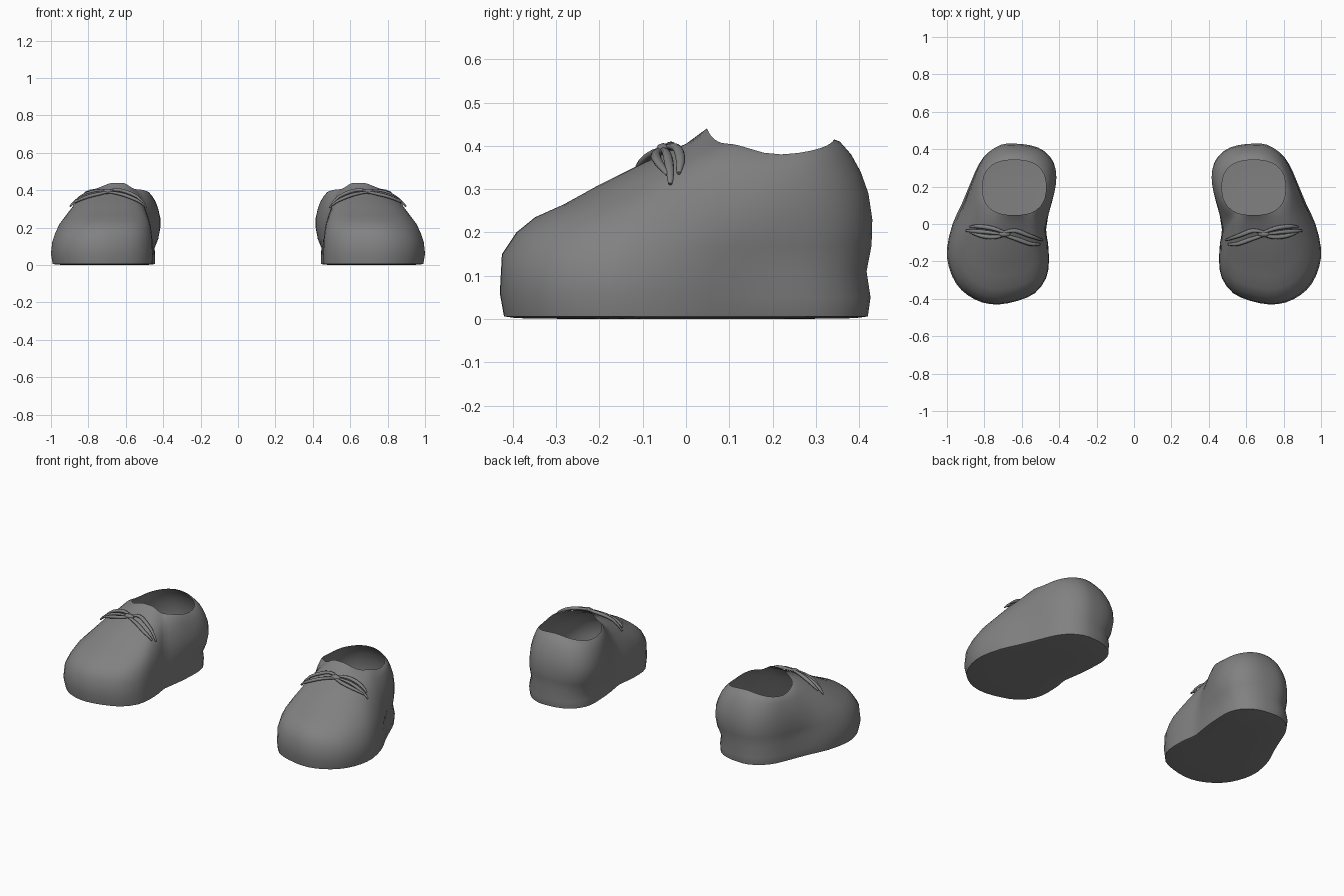
import bpy, bmesh, math
from mathutils import Vector
from mathutils.bvhtree import BVHTree

if "Cube" in bpy.data.objects:
    bpy.data.objects.remove(bpy.data.objects["Cube"])

grey = bpy.data.materials.new("mid grey")
grey.diffuse_color = (0.22, 0.22, 0.22, 1)
grey.use_nodes = True
grey.node_tree.nodes["Principled BSDF"].inputs["Base Color"].default_value = grey.diffuse_color

# Widest outline of one shoe seen from above, from the heel round the outer side
OUTLINE = [(.64, .43), (.71, .425), (.78, .385), (.83, .32), (.87, .23), (.92, .11), (.97, 0),
           (1.0, -.13), (.99, -.23), (.95, -.32), (.89, -.38), (.81, -.42), (.72, -.43),
           (.62, -.41), (.53, -.37), (.47, -.29), (.455, -.2), (.46, -.1), (.47, -.03),
           (.45, .06), (.425, .17), (.415, .25), (.43, .33), (.48, .39), (.55, .42)]
CX, CY, RX, RY = .64, .195, .17, .147      # ankle opening

# Wall profiles by compass angle: inward share (0 outline, 1 opening) and height
HEEL = ([.12, .05, .15, .02, 0, .1, .3, .55, .85, 1],
        [.006, .05, .11, .17, .23, .29, .34, .38, .41, .415])
OUTER = ([.1, 0, .25, .1, .1, .2, .4, .6, .85, 1],
         [.006, .05, .11, .17, .23, .28, .32, .35, .375, .38])
OUTER_MID = ([.04, 0, .03, .1, .2, .36, .52, .7, .87, 1],
             [.006, .06, .12, .17, .22, .27, .32, .36, .395, .405])
TOE = ([.02, 0, .01, .08, .17, .31, .48, .69, .9, 1],
       [.006, .06, .15, .2, .235, .265, .31, .36, .405, .44])
INNER_MID = ([0, 0, .02, .05, .1, .22, .4, .6, .85, 1],
             [.006, .05, .11, .16, .21, .26, .31, .355, .395, .405])
INNER = ([.5, .5, .55, .2, 0, 0, .2, .45, .8, 1],
         [.006, .05, .09, .14, .2, .25, .3, .34, .37, .38])
KEYS = [(0, HEEL), (85, OUTER), (125, OUTER_MID), (172, TOE), (188, TOE),
        (217, INNER_MID), (275, INNER), (360, HEEL)]


def spline(pts, steps, closed):
    """Catmull-Rom resampling."""
    n, out = len(pts), []
    pick = lambda i: Vector(pts[i % n] if closed else pts[max(0, min(n - 1, i))])
    for i in range(n if closed else n - 1):
        a, b, c, d = (pick(i + k) for k in (-1, 0, 1, 2))
        for s in range(steps):
            t = s / steps
            out.append(.5 * (2 * b + (c - a) * t + (2 * a - 5 * b + 4 * c - d) * t * t
                             + (3 * b - a - 3 * c + d) * t ** 3))
    return out if closed else out + [pick(n - 1)]


def profile(angle):
    for (a, p), (b, q) in zip(KEYS, KEYS[1:]):
        if a <= angle <= b:
            t = (angle - a) / (b - a)
            t = t * t * (3 - 2 * t)
            return [(s0 + (s1 - s0) * t, z0 + (z1 - z0) * t)
                    for s0, z0, s1, z1 in zip(p[0], p[1], q[0], q[1])]


def finish(bm, name, sharp):
    me = bpy.data.meshes.new(name)
    bm.to_mesh(me)
    ob = bpy.data.objects.new(name, me)
    bpy.context.collection.objects.link(ob)
    me.materials.append(grey)
    bpy.ops.object.select_all(action='DESELECT')
    ob.select_set(True)
    bpy.context.view_layer.objects.active = ob
    bpy.ops.object.shade_smooth_by_angle(angle=math.radians(sharp))


def skin(bm, rings, flip, loop):
    """Join consecutive rings of vertices with quads."""
    for r0, r1 in zip(rings, rings[1:]):
        n = len(r0)
        for i in range(n):
            j = (i + 1) % n
            f = [r0[i], r0[j], r1[j], r1[i]]
            bm.faces.new(f if flip else f[::-1])


def make_shoe(side, label):
    # Shell: wall rings rising from the sole to the open ankle edge
    bm = bmesh.new()
    columns = []
    for p in spline(OUTLINE, 2, True):
        dx, dy = p.x - CX, p.y - CY
        k = ((abs(dx) / RX) ** 2.5 + (abs(dy) / RY) ** 2.5) ** (-1 / 2.5)
        rim = Vector((CX + dx * k, CY + dy * k))
        col = []
        for s, z in profile(math.degrees(math.atan2(dx, dy)) % 360):
            q = p.lerp(rim, s)
            col.append(bm.verts.new((side * q.x, q.y, z)))
        columns.append(col)
    rings = [list(r) for r in zip(*columns)]
    skin(bm, rings, side < 0, True)
    # Sole: shrunken rings closing the underside
    mid = Vector((side * .69, 0, 0))
    sole = [rings[0]]
    for s, z in ((.93, .002), (.6, 0), (.25, 0)):
        sole.append([bm.verts.new((mid.x + (v.co.x - mid.x) * s, v.co.y * s, z)) for v in rings[0]])
    skin(bm, sole, side > 0, True)
    bm.faces.new(sole[-1])
    bmesh.ops.recalc_face_normals(bm, faces=bm.faces)
    tree = BVHTree.FromBMesh(bm)
    finish(bm, label + "_shoe_shell", 50)
    bm.free()

    # Bow: tapered flat strands resting on the instep
    strands = {
        "outer_loop_front": ([(.68, -.05), (.74, -.065), (.81, -.06), (.87, -.04)], .012),
        "outer_loop_back": ([(.68, -.045), (.75, -.02), (.82, -.01), (.87, -.015)], .012),
        "outer_end": ([(.7, -.05), (.78, -.04), (.85, -.035), (.89, -.035)], .011),
        "inner_loop_front": ([(.71, -.05), (.63, -.075), (.56, -.1), (.51, -.105)], .012),
        "inner_loop_back": ([(.71, -.045), (.64, -.03), (.57, -.055), (.50, -.085)], .012),
        "knot": ([(.665, -.05), (.685, -.048), (.705, -.048), (.72, -.045)], .016),
    }
    for name, (pts, r) in strands.items():
        path = []
        for p in spline(pts, 3, False):
            hit = tree.ray_cast(Vector((side * p.x, p.y, 2)), Vector((0, 0, -1)))
            path.append(hit[0] + hit[1] * (.012 if hit[1].z > 0 else -.012))
        bm = bmesh.new()
        rings = []
        for i, c in enumerate(path):
            t = (path[min(i + 1, len(path) - 1)] - path[max(i - 1, 0)]).normalized()
            u = t.cross(Vector((0, 0, 1))).normalized()
            w = u.cross(t)
            rr = r * (.35 + .65 * math.sin(math.pi * (i + .5) / len(path)))
            rings.append([bm.verts.new(c + u * rr * math.cos(a) + w * rr * .8 * math.sin(a))
                          for a in (math.tau * k / 8 for k in range(8))])
        skin(bm, rings, True, True)
        bm.faces.new(rings[0])
        bm.faces.new(rings[-1])
        bmesh.ops.recalc_face_normals(bm, faces=bm.faces)
        finish(bm, label + "_lace_" + name, 60)
        bm.free()


make_shoe(1, "left")
make_shoe(-1, "right")
